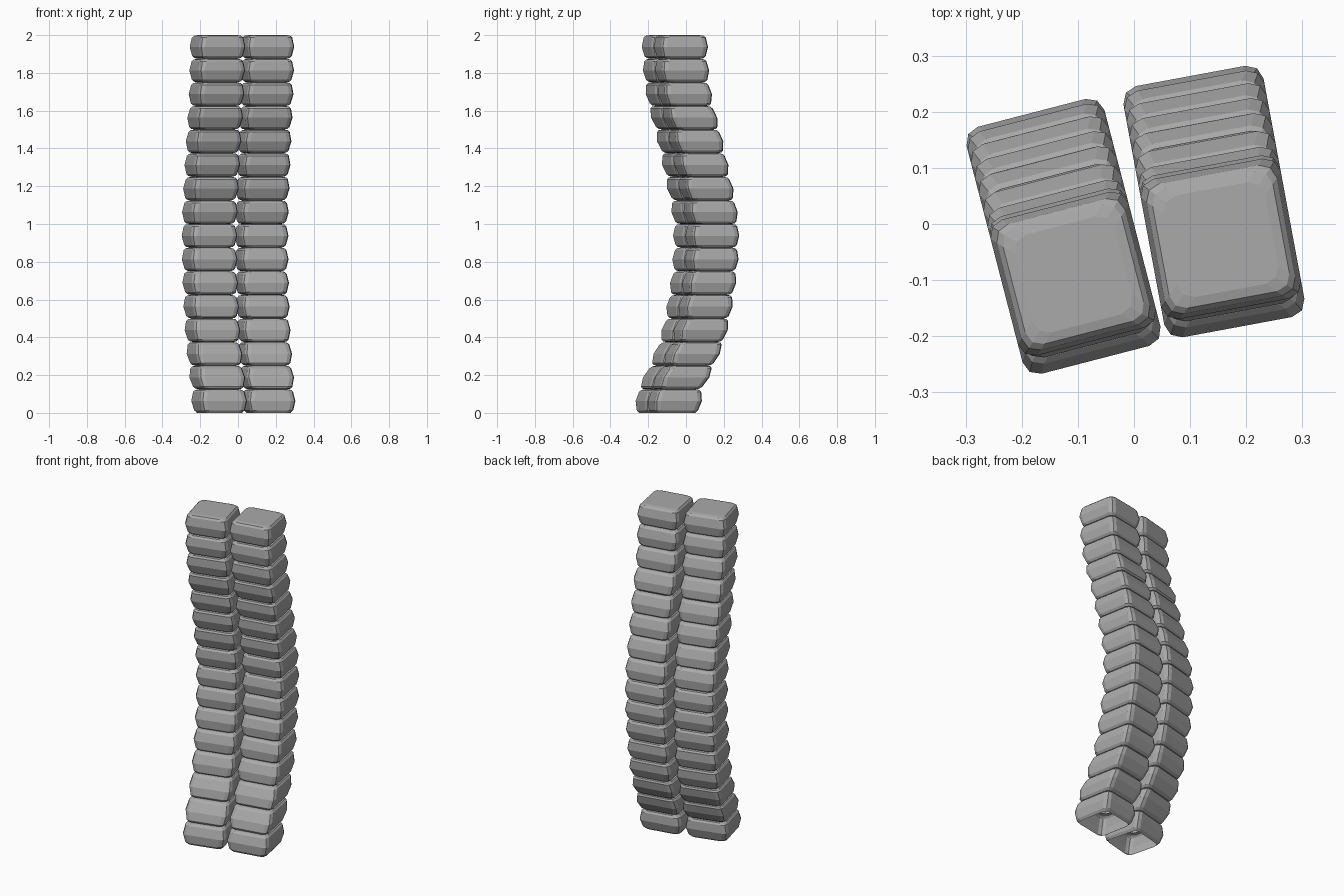
import bpy, bmesh, math

if "Cube" in bpy.data.objects:
    bpy.data.objects.remove(bpy.data.objects["Cube"])

grey = bpy.data.materials.new("plain grey")
grey.diffuse_color = (0.4, 0.4, 0.4, 1)
grey.use_nodes = True
grey.node_tree.nodes["Principled BSDF"].inputs["Base Color"].default_value = grey.diffuse_color

SEG = 16
H = 2.0 / SEG
# Backward lean of the column at each joint, bottom to top
BEND = [-.04, -.022, .038, .09, .122, .142, .16, .167, .167,
        .15, .122, .097, .068, .033, .012, .003, 0]
# One pillow-shaped block: (fraction of height, inset from full size)
BLOCK = [(0.0, .035), (.03, .02), (.11, .011), (.5, 0),
         (.89, .009), (.97, .018), (1.0, .035)]


def outline(hx, hy, r):
    """Rectangle with rounded corners."""
    pts = []
    for i, (sx, sy) in enumerate([(1, 1), (-1, 1), (-1, -1), (1, -1)]):
        for k in range(3):
            a = math.radians(90 * i + 45 * k)
            pts.append((sx * (hx - r) + r * math.cos(a),
                        sy * (hy - r) + r * math.sin(a)))
    return pts


def column(name, cx, cy, angle, hx, hy):
    bm = bmesh.new()
    ca, sa = math.cos(math.radians(angle)), math.sin(math.radians(angle))
    prev = None
    for s in range(SEG):
        for j, (f, inset) in enumerate(BLOCK):
            if s and j == 0:
                continue            # joint ring is shared with the block below
            if s == 0 and j == 0:
                inset = .022        # open lower rim
            lean = BEND[s] + (BEND[s + 1] - BEND[s]) * f
            ring = []
            for x, y in outline(hx - inset, hy - inset, .028):
                y += lean / ca
                ring.append(bm.verts.new((cx + x * ca - y * sa,
                                          cy + x * sa + y * ca,
                                          (s + f) * H)))
            if prev:
                n = len(ring)
                for i in range(n):
                    bm.faces.new((prev[i], prev[(i + 1) % n],
                                  ring[(i + 1) % n], ring[i]))
            prev = ring
    bm.faces.new(prev)              # closed top, open bottom
    bmesh.ops.recalc_face_normals(bm, faces=bm.faces)
    me = bpy.data.meshes.new(name)
    bm.to_mesh(me)
    bm.free()
    me.materials.append(grey)
    bpy.context.collection.objects.link(bpy.data.objects.new(name, me))


# Two neighbouring block columns, each turned slightly
column("left_column", -.108, -.09, 14.5, .127, .125)
column("right_column", .155, -.028, 10.5, .127, .127)
